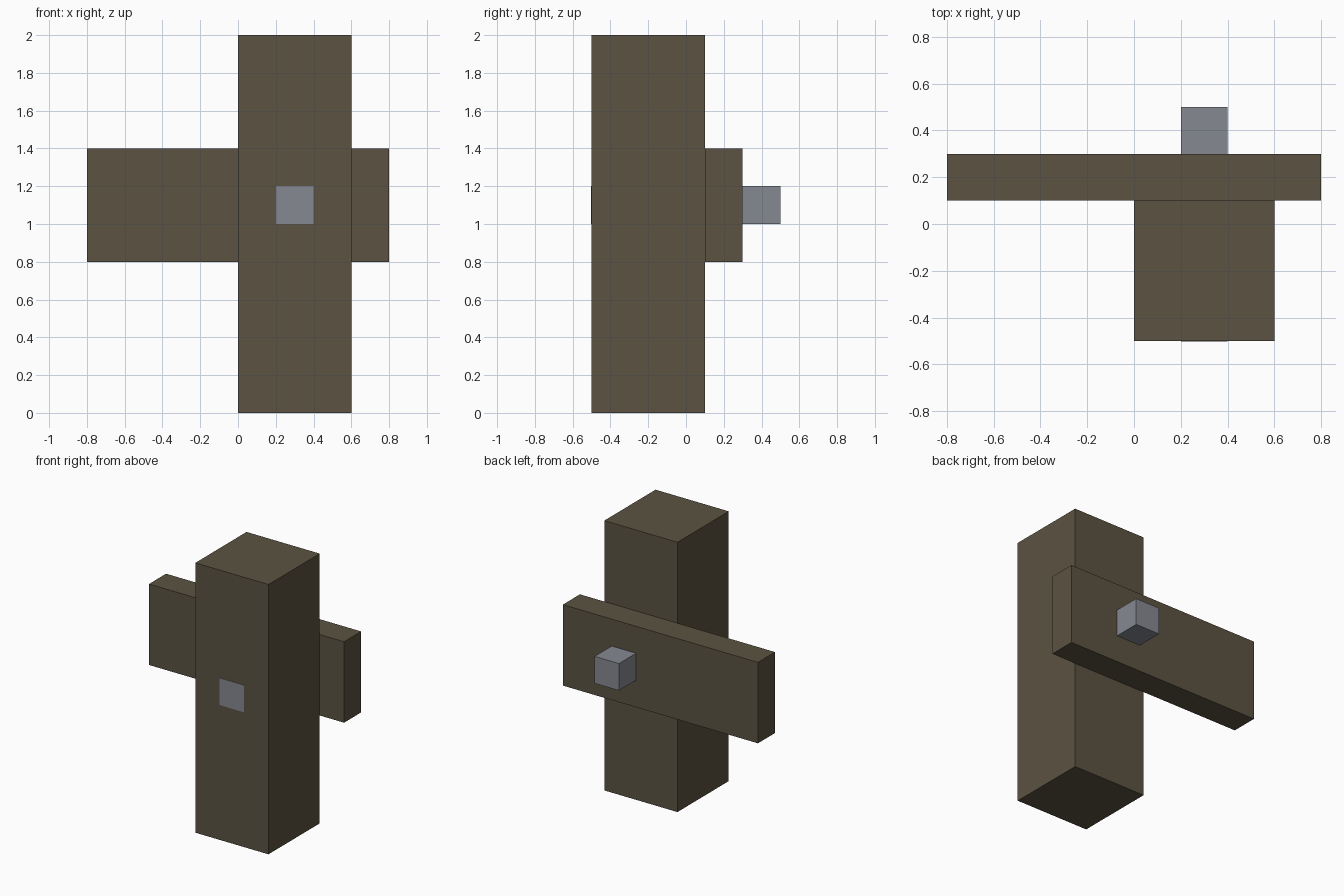
import bpy

if "Cube" in bpy.data.objects:
    bpy.data.objects.remove(bpy.data.objects["Cube"], do_unlink=True)


def make_material(name, rgb):
    mat = bpy.data.materials.new(name)
    mat.use_nodes = True
    color = (*rgb, 1.0)
    mat.diffuse_color = color
    bsdf = next(n for n in mat.node_tree.nodes if n.type == 'BSDF_PRINCIPLED')
    bsdf.inputs["Base Color"].default_value = color
    return mat


def box(name, low, high, mat):
    """Axis-aligned box between two corners."""
    center = [(a + b) / 2 for a, b in zip(low, high)]
    bpy.ops.mesh.primitive_cube_add(size=1, location=center)
    obj = bpy.context.object
    obj.name = name
    obj.scale = [b - a for a, b in zip(low, high)]
    bpy.ops.object.transform_apply(location=False, rotation=False, scale=True)
    obj.data.materials.append(mat)
    return obj


wood = make_material("dark_wood", (0.106, 0.086, 0.054))
steel = make_material("grey_steel", (0.235, 0.25, 0.285))

# Upright square post
box("post", (0.0, -0.5, 0.0), (0.6, 0.1, 2.0), wood)

# Plank fixed across the back of the post
box("crossbar", (-0.8, 0.1, 0.8), (0.8, 0.3, 1.4), wood)

# Square bolt through both, its front end just proud of the post
box("bolt", (0.2, -0.502, 1.0), (0.4, 0.5, 1.2), steel)
